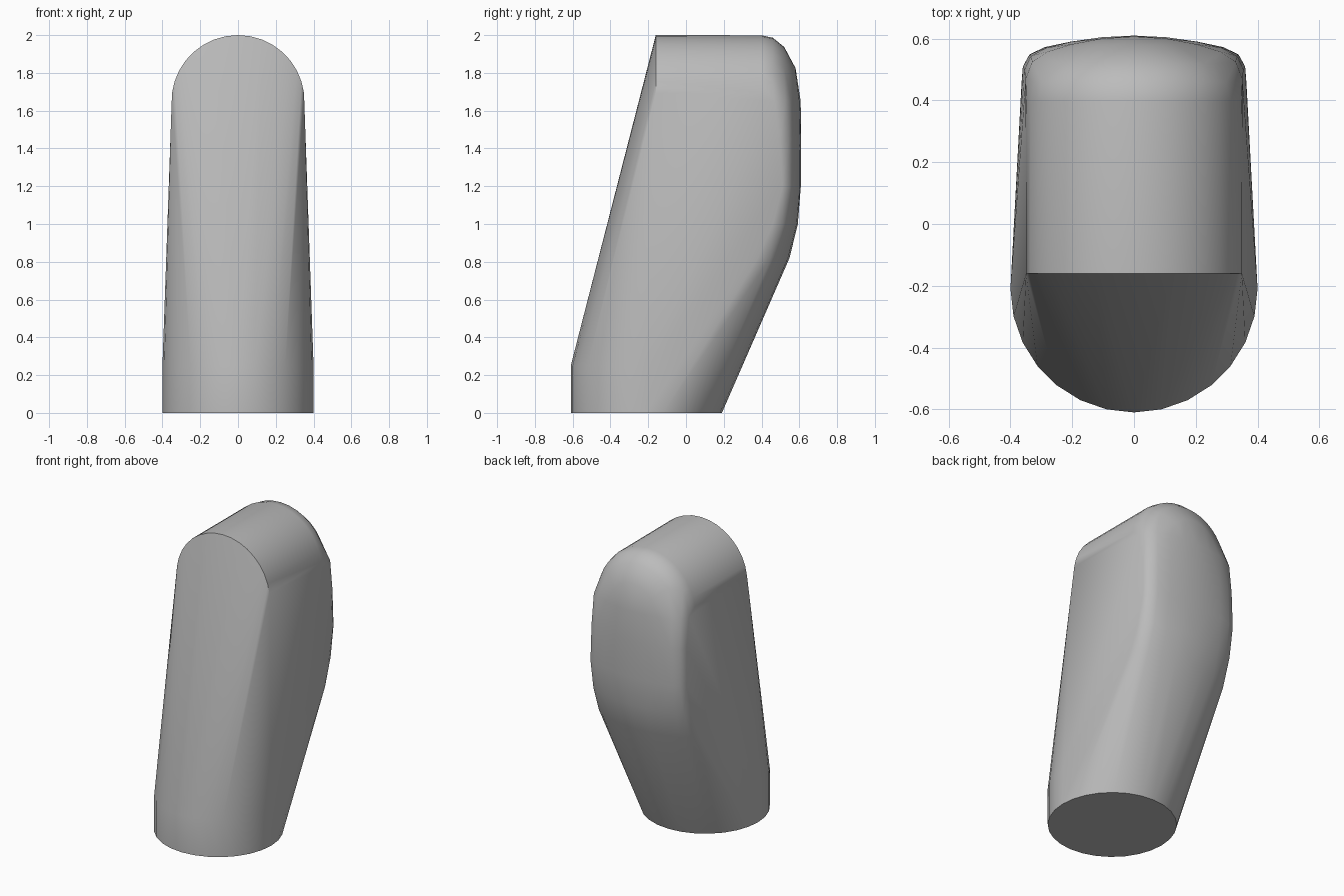
import bpy
import bmesh
from math import sin, cos, pi, radians

cube = bpy.data.objects.get("Cube")
if cube:
    bpy.data.objects.remove(cube, do_unlink=True)


def flat_material(name, colour):
    mat = bpy.data.materials.new(name)
    mat.use_nodes = True
    mat.diffuse_color = colour
    mat.node_tree.nodes["Principled BSDF"].inputs["Base Color"].default_value = colour
    return mat


def foot_ring(z, segments=28):
    """Round footprint, set towards the front."""
    return [(0.4 * sin(2 * pi * i / segments),
             -0.21 - 0.4 * cos(2 * pi * i / segments), z) for i in range(segments)]


def arch(y, scale=1.0, segments=16):
    """Rounded top outline in a vertical plane."""
    pts = []
    for i in range(segments + 1):
        a = radians(7 + 166 * i / segments)
        pts.append((0.352 * scale * cos(a), y, 1.65 + 0.35 * scale * sin(a)))
    return pts


def back_section(z, corner, middle):
    """Level slice of the bulging back, from side corner to centre line."""
    depth = middle - corner
    half_width = 0.35 + 0.02 * (1.69 - z)
    profile = [(1, 0), (0.94, 0.4), (0.8, 0.64), (0.57, 0.82), (0.3, 0.95), (0, 1)]
    return [(side * half_width * u, corner + depth * v, z)
            for u, v in profile for side in (-1, 1)]


# Foot: short upright cylinder
points = foot_ring(0) + foot_ring(0.25)

# Top: straight arch, then rounding over at the rear
for y, scale in [(-0.16, 1), (0.40, 0.997), (0.46, 0.96), (0.52, 0.82), (0.58, 0.5)]:
    points += arch(y, scale)

# Back: cushion shape that tucks in below
for z, corner, middle in [(1.65, 0.47, 0.607), (1.45, 0.50, 0.61), (1.2, 0.51, 0.608),
                          (1.0, 0.46, 0.592), (0.82, 0.38, 0.548)]:
    points += back_section(z, corner, middle)

# Skin the sections into one convex body
bm = bmesh.new()
for p in points:
    bm.verts.new(p)
bmesh.ops.remove_doubles(bm, verts=bm.verts[:], dist=0.001)
bmesh.ops.convex_hull(bm, input=bm.verts[:])
bmesh.ops.delete(bm, geom=[v for v in bm.verts if not v.link_faces], context='VERTS')
bmesh.ops.dissolve_limit(bm, angle_limit=radians(0.5),
                         verts=bm.verts[:], edges=bm.edges[:])
bmesh.ops.recalc_face_normals(bm, faces=bm.faces[:])

mesh = bpy.data.meshes.new("body")
bm.to_mesh(mesh)
bm.free()
mesh.materials.append(flat_material("plain grey", (0.5, 0.5, 0.5, 1)))
body = bpy.data.objects.new("body", mesh)
bpy.context.collection.objects.link(body)

bpy.ops.object.select_all(action='DESELECT')
body.select_set(True)
bpy.context.view_layer.objects.active = body
bpy.ops.object.shade_smooth_by_angle(angle=radians(35))
